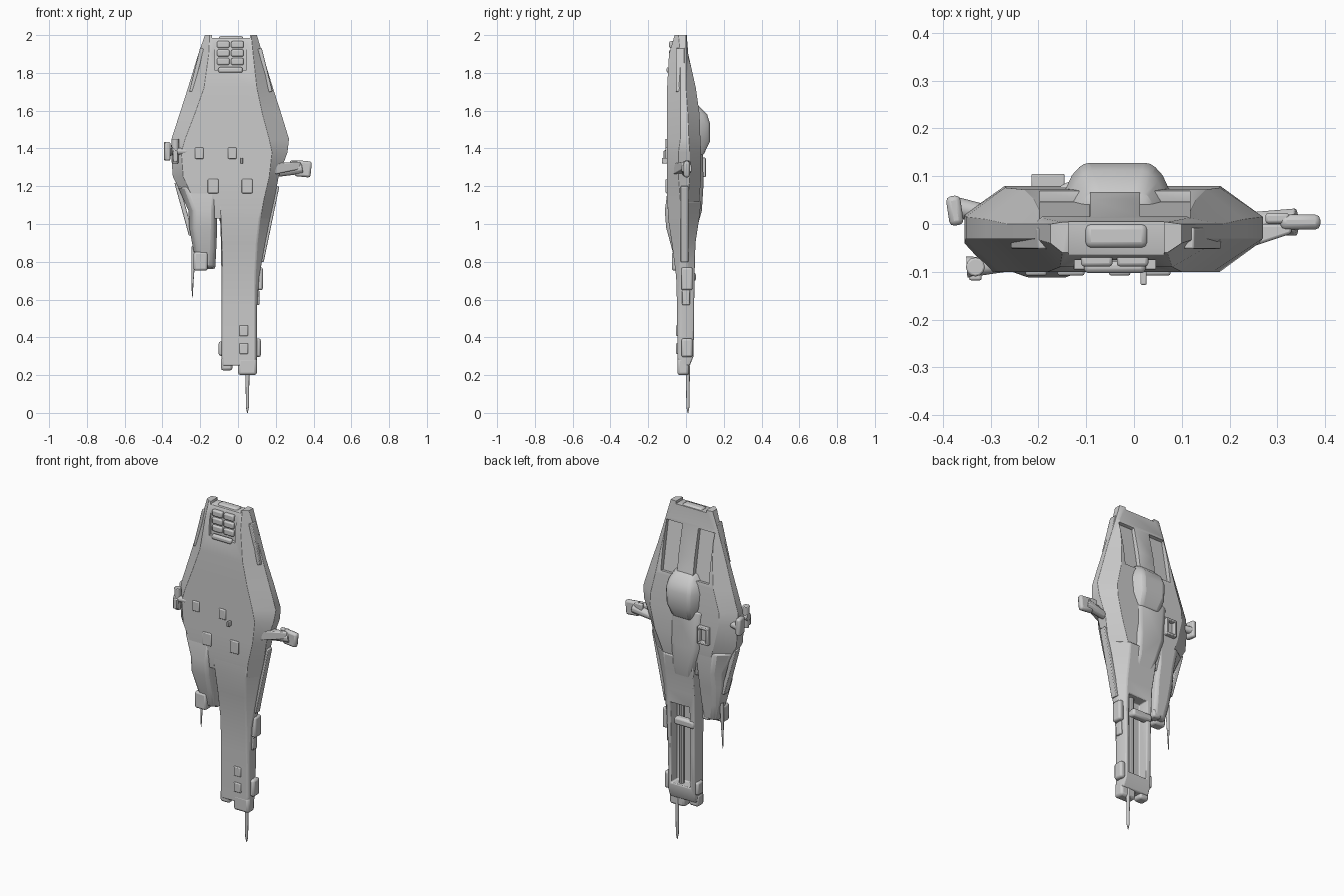
import bpy, bmesh, math
from mathutils import Vector, Euler


def finish(bm, name, bevel=0.0, cuts=()):
    bmesh.ops.recalc_face_normals(bm, faces=bm.faces)
    me = bpy.data.meshes.new(name)
    bm.to_mesh(me)
    bm.free()
    ob = bpy.data.objects.new(name, me)
    bpy.context.collection.objects.link(ob)
    for c in cuts:
        m = ob.modifiers.new("cut", 'BOOLEAN')
        m.operation, m.object, m.solver = 'DIFFERENCE', c, 'EXACT'
    if bevel:
        m = ob.modifiers.new("bevel", 'BEVEL')
        m.width, m.segments, m.limit_method = bevel, 2, 'ANGLE'
    bpy.ops.object.select_all(action='DESELECT')
    ob.select_set(True)
    bpy.context.view_layer.objects.active = ob
    bpy.ops.object.shade_smooth_by_angle(angle=math.radians(32))
    return ob


def skin(rings, name, bevel=0.0, cuts=()):
    """Join matching rings of points into a closed body."""
    bm = bmesh.new()
    vs = [[bm.verts.new(p) for p in r] for r in rings]
    n = len(vs[0])
    for a, b in zip(vs, vs[1:]):
        for i in range(n):
            j = (i + 1) % n
            bm.faces.new((a[i], a[j], b[j], b[i]))
    bm.faces.new(vs[0])
    bm.faces.new(vs[-1])
    return finish(bm, name, bevel, cuts)


def shell(name, sections, bevel=0.006, cuts=()):
    """Eight-sided sections: z, front l/r/y, side l/r/y0/y1, back l/r/y."""
    rings = []
    for z, fl, fr, yf, ml, mr, y0, y1, bl, br, yb in sections:
        rings.append([(fl, yf, z), (fr, yf, z), (mr, y0, z), (mr, y1, z),
                      (br, yb, z), (bl, yb, z), (ml, y1, z), (ml, y0, z)])
    return skin(rings, name, bevel, cuts)


def box(name, loc, size, rot=(0, 0, 0), bevel=0.006):
    bm = bmesh.new()
    bmesh.ops.create_cube(bm, size=1)
    bmesh.ops.scale(bm, vec=size, verts=bm.verts)
    bmesh.ops.rotate(bm, matrix=Euler(rot).to_matrix(), verts=bm.verts)
    bmesh.ops.translate(bm, vec=loc, verts=bm.verts)
    return finish(bm, name, bevel)


def rod(name, a, b, r1, r2, sides=12, bevel=0.0):
    a, b = Vector(a), Vector(b)
    bm = bmesh.new()
    bmesh.ops.create_cone(bm, cap_ends=True, segments=sides, radius1=r1,
                          radius2=r2, depth=(b - a).length)
    rot = (b - a).to_track_quat('Z', 'Y').to_matrix()
    bmesh.ops.rotate(bm, matrix=rot, verts=bm.verts)
    bmesh.ops.translate(bm, vec=(a + b) / 2, verts=bm.verts)
    return finish(bm, name, bevel)


def cutter(name, *args):
    ob = box(name, *args, bevel=0)
    ob.hide_render = True
    ob.hide_set(True)
    return ob


def plate(name, a, b, width, thick, bevel=0.004):
    """Strip running from a to b along the hull edge."""
    a, b = Vector(a), Vector(b)
    d = b - a
    return box(name, (a + b) / 2, (thick, width, d.length),
               (0, math.atan2(d.x, d.z), 0), bevel)


# main hull with back panel recesses and the notch between the top horns
tilt = math.radians(10)
hull_cuts = [cutter("panel_cutter", (x, 0.036, 1.74), (0.105, 0.03, 0.29), (tilt, 0, 0))
             for x in (-0.145, 0.065)]
hull_cuts.append(cutter("vent_cutter", (-0.04, -0.105, 1.905), (0.17, 0.06, 0.18)))
hull_cuts.append(cutter("notch_cutter", (-0.037, -0.02, 2.0), (0.2, 0.2, 0.03)))
shell("hull", [
    (2.00, -.15, .07, -.06, -.175, .10, -.04, 0, -.15, .07, .004),
    (1.90, -.155, .08, -.09, -.21, .13, -.03, 0, -.19, .11, .012),
    (1.72, -.18, .10, -.10, -.265, .185, -.03, 0, -.21, .13, .052),
    (1.58, -.23, .13, -.10, -.31, .23, -.03, .01, -.23, .15, .072),
    (1.45, -.28, .165, -.10, -.352, .27, -.03, .015, -.27, .18, .076),
    (1.38, -.30, .18, -.10, -.355, .262, -.04, .02, -.27, .18, .08),
    (1.25, -.29, .165, -.10, -.345, .215, -.04, .02, -.24, .15, .08),
    (1.12, -.23, .135, -.10, -.275, .19, -.03, .01, -.2, .10, .07),
    (1.03, -.21, .12, -.09, -.24, .17, -.03, 0, -.18, .09, .05)],
    0.007, hull_cuts)

# vent block at the top front
for i, x in enumerate((-0.078, -0.003)):
    for j, z in enumerate((1.86, 1.905, 1.95)):
        box(f"vent_{i}_{j}", (x, -0.075, z), (0.066, 0.028, 0.036), bevel=0.007)
box("vent_sill", (-0.04, -0.09, 1.815), (0.13, 0.026, 0.03), bevel=0.01)
box("top_ridge", (-0.037, -0.025, 1.98), (0.13, 0.05, 0.03), bevel=0.012)

# lower boom, open at the back
boom_cut = cutter("boom_cutter", (0.008, 0.04, 0.58), (0.125, 0.12, 0.48))
shell("boom", [
    (1.12, -.10, .135, -.098, -.10, .19, -.03, .01, -.10, .09, .08),
    (1.03, -.09, .115, -.095, -.095, .17, -.03, .005, -.095, .09, .07),
    (0.90, -.085, .10, -.075, -.09, .145, -.03, .005, -.088, .09, .05),
    (0.72, -.08, .09, -.052, -.088, .112, -.03, .005, -.085, .095, .045),
    (0.55, -.08, .09, -.047, -.088, .10, -.03, .005, -.083, .09, .043),
    (0.30, -.08, .09, -.045, -.088, .10, -.03, .005, -.083, .09, .04),
    (0.25, -.08, .09, -.045, -.088, .10, -.03, .005, -.08, .09, .02)],
    0.006, [boom_cut])
rod("boom_rail", (0.025, 0.005, 0.34), (0.025, 0.005, 0.82), 0.016, 0.016, 10)
box("boom_clamp", (-0.02, 0.03, 0.72), (0.13, 0.045, 0.045), bevel=0.012)
box("left_foot", (-0.06, -0.012, 0.26), (0.06, 0.06, 0.07), bevel=0.012)
box("right_foot", (0.05, -0.015, 0.245), (0.1, 0.062, 0.09), bevel=0.014)
box("right_ankle", (0.103, 0.005, 0.345), (0.036, 0.06, 0.1), bevel=0.012)
box("left_ankle", (-0.087, 0.005, 0.34), (0.03, 0.055, 0.075), bevel=0.01)
box("right_boom_box", (0.115, 0.005, 0.71), (0.034, 0.06, 0.12), bevel=0.01)
box("right_boom_strip", (0.102, 0, 0.61), (0.022, 0.04, 0.08), bevel=0.006)
rod("lower_spike", (0.05, 0.01, 0.03), (0.05, 0.01, 0.25), 0.008, 0.011)
rod("spike_tip", (0.05, 0.01, 0.0), (0.05, 0.01, 0.03), 0.002, 0.008)

# left nacelle
shell("nacelle", [
    (1.20, -.28, -.12, -.095, -.32, -.11, -.04, .02, -.24, -.12, .075),
    (1.07, -.235, -.13, -.112, -.262, -.11, -.05, .015, -.22, -.12, .07),
    (0.98, -.235, -.13, -.105, -.258, -.11, -.05, .015, -.22, -.12, .055),
    (0.87, -.215, -.135, -.075, -.238, -.115, -.04, .01, -.21, -.125, .04),
    (0.77, -.19, -.14, -.05, -.215, -.12, -.03, .005, -.19, -.13, .025)], 0.014)
box("nacelle_box", (-0.198, -0.045, 0.803), (0.075, 0.06, 0.1), bevel=0.012)
box("nacelle_tip", (-0.145, 0.0, 0.785), (0.05, 0.05, 0.045), bevel=0.01)
rod("nacelle_antenna_base", (-0.24, 0, 0.72), (-0.235, 0, 0.88), 0.007, 0.012)
rod("nacelle_antenna", (-0.242, 0, 0.61), (-0.24, 0, 0.73), 0.002, 0.007)

# raised back dome and the tapering spine below it
def oval(z, cx, hw, y0, y1):
    return [(cx - hw * 1.25, y0, z), (cx - hw, (y0 + y1 * 2) / 3, z),
            (cx - hw * 0.75, y1, z), (cx + hw * 0.75, y1, z),
            (cx + hw, (y0 + y1 * 2) / 3, z), (cx + hw * 1.25, y0, z)]

skin([oval(1.63, -.035, .06, .03, .062), oval(1.58, -.035, .085, .04, .112),
      oval(1.53, -.035, .095, .05, .128), oval(1.44, -.035, .09, .05, .128),
      oval(1.36, -.035, .07, .05, .09)], "back_dome", 0.012)
skin([oval(1.42, -.06, .10, .05, .09), oval(1.2, -.05, .09, .05, .092),
      oval(1.07, -.03, .07, .03, .084), oval(0.95, -.01, .055, .02, .05)],
     "back_spine", 0.008)

# back hatch frame
for dx in (-0.028, 0.028):
    box("hatch_side", (-0.18 + dx, 0.087, 1.3), (0.014, 0.036, 0.1), bevel=0.004)
for dz in (-0.044, 0.044):
    box("hatch_end", (-0.18, 0.087, 1.3 + dz), (0.07, 0.036, 0.014), bevel=0.004)

# edge strips along the flanks
plate("upper_right_strip", (0.115, -0.03, 1.93), (0.172, -0.03, 1.70), 0.045, 0.022)
plate("upper_left_strip", (-0.19, -0.03, 1.93), (-0.248, -0.03, 1.70), 0.045, 0.022)
plate("lower_right_strip", (0.208, -0.008, 1.2), (0.125, -0.008, 0.8), 0.04, 0.022)
plate("lower_left_strip", (-0.325, -0.008, 1.22), (-0.248, -0.008, 0.94), 0.045, 0.024)

# small blocks on the front
for x, y, z, w, h in ((-.205, -.1, 1.375, .045, .06), (-.03, -.1, 1.375, .045, .06),
                      (-.132, -.1, 1.2, .057, .075), (.048, -.1, 1.2, .057, .075),
                      (.03, -.045, .435, .046, .056), (.03, -.045, .34, .046, .056)):
    box("front_block", (x, y, z), (w, 0.016, h), bevel=0.005)
box("front_sensor", (0.02, -0.11, 1.335), (0.013, 0.035, 0.03), bevel=0.003)

# right side pod on its arm
skin([[(0.18, -.07, 1.26), (0.18, .0, 1.26), (0.18, .0, 1.32), (0.18, -.07, 1.32)],
      [(0.33, -.02, 1.29), (0.33, .0, 1.29), (0.33, .0, 1.33), (0.33, -.02, 1.33)]],
     "pod_arm", 0.006)
rod("pod_body", (0.2, 0.0, 1.27), (0.34, 0.004, 1.295), 0.022, 0.03, 10, 0.004)
box("pod_head", (0.345, 0.004, 1.292), (0.085, 0.032, 0.085), (0, 0.1, 0), 0.012)
box("pod_cap", (0.3, 0.012, 1.315), (0.05, 0.022, 0.04), bevel=0.006)

# left side turrets
rod("rear_turret_arm", (-0.30, 0.02, 1.38), (-0.375, 0.035, 1.38), 0.018, 0.022, 12)
box("rear_turret_head", (-0.375, 0.028, 1.385), (0.03, 0.062, 0.1), (0, 0, 0.15), 0.01)
rod("front_turret_arm", (-0.26, -0.085, 1.385), (-0.35, -0.09, 1.385), 0.014, 0.022, 12)
rod("front_turret_body", (-0.332, -0.09, 1.32), (-0.332, -0.09, 1.45), 0.016, 0.02, 12, 0.004)
box("front_turret_block", (-0.332, -0.105, 1.36), (0.026, 0.026, 0.06), bevel=0.004)
